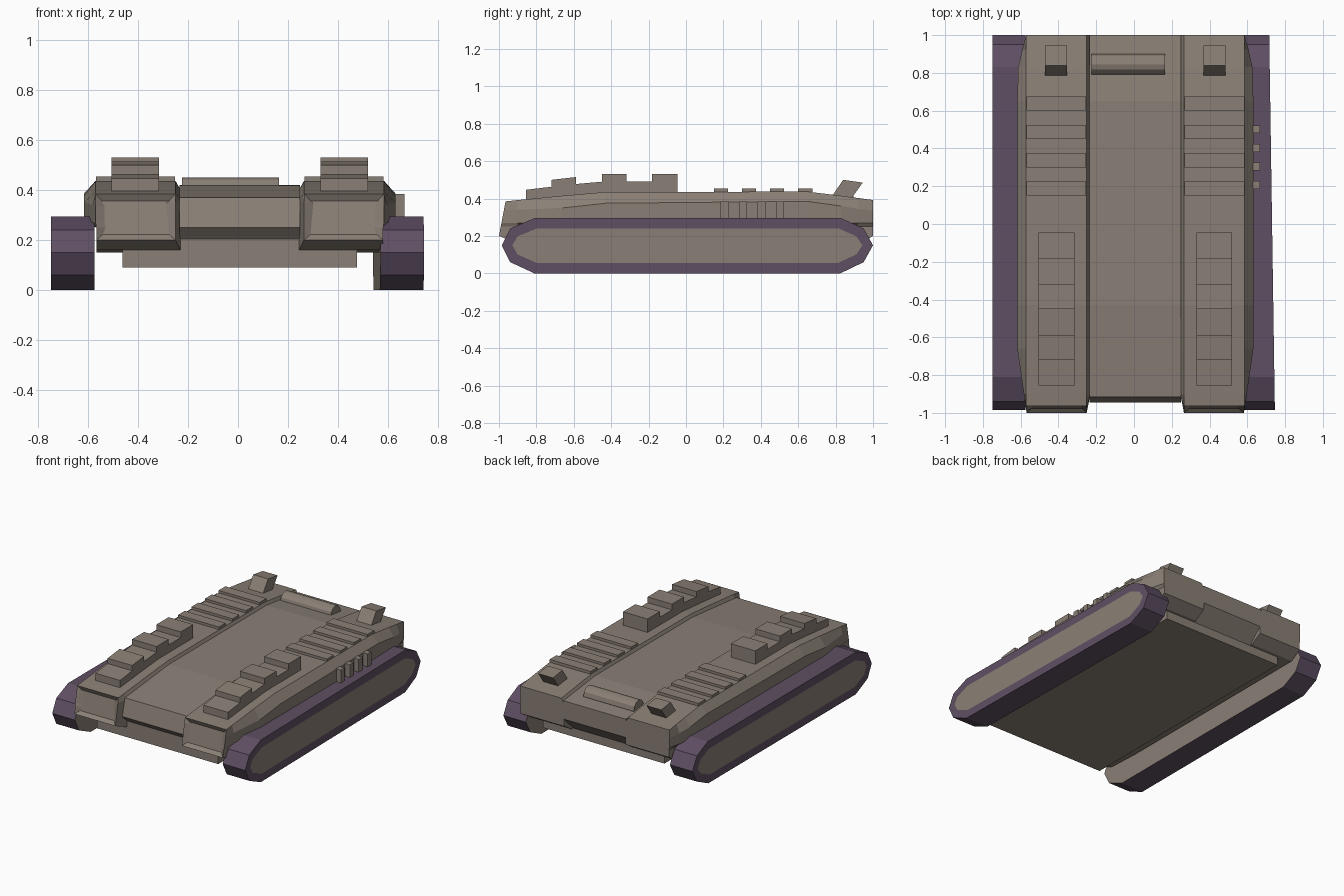
import bpy, bmesh, math

if "Cube" in bpy.data.objects:
    bpy.data.objects.remove(bpy.data.objects["Cube"])

CX = 0.007  # hull centre line sits slightly right of the tracks


def material(name, rgb):
    m = bpy.data.materials.new(name)
    m.diffuse_color = (*rgb, 1)
    m.use_nodes = True
    m.node_tree.nodes["Principled BSDF"].inputs["Base Color"].default_value = m.diffuse_color
    return m


TAN = material("warm grey", (0.255, 0.215, 0.180))
PURPLE = material("dull purple", (0.114, 0.078, 0.125))


def finish(name, bm, mats=(TAN,)):
    bmesh.ops.recalc_face_normals(bm, faces=bm.faces[:])
    me = bpy.data.meshes.new(name)
    bm.to_mesh(me)
    bm.free()
    for m in mats:
        me.materials.append(m)
    ob = bpy.data.objects.new(name, me)
    bpy.context.collection.objects.link(ob)
    return ob


def loft(rings):
    """Skin between equal-length rings of points and cap both ends."""
    bm = bmesh.new()
    vs = [[bm.verts.new(p) for p in r] for r in rings]
    n = len(vs[0])
    for a, b in zip(vs, vs[1:]):
        for i in range(n):
            j = (i + 1) % n
            bm.faces.new((a[i], a[j], b[j], b[i]))
    caps = [bm.faces.new(vs[0]), bm.faces.new(vs[-1])]
    bmesh.ops.recalc_face_normals(bm, faces=bm.faces[:])
    return bm, caps


def prism(name, profile, x0, x1):
    """Extrude a (y, z) profile across x."""
    bm, _ = loft([[(x, y, z) for y, z in profile] for x in (x0, x1)])
    return finish(name, bm)


def box(name, x0, x1, y0, y1, z0, z1):
    return prism(name, [(y0, z0), (y1, z0), (y1, z1), (y0, z1)], x0, x1)


# Tracks: purple band, painted tan panel outside, plain tan inside
TRACK = [(-0.985, 0.15), (-0.94, 0.24), (-0.81, 0.295), (0.83, 0.295), (0.95, 0.24),
         (1.0, 0.15), (0.95, 0.06), (0.825, 0.0), (-0.81, 0.0), (-0.94, 0.06)]
for side, inner, outer, skew in (("left", -0.575, -0.75, 0), ("right", 0.556, 0.731, -0.015)):
    bm, (cap_in, cap_out) = loft([[(x + skew * y, y, z) for y, z in TRACK]
                                  for x in (inner, outer)])
    for f in bm.faces:
        f.material_index = 1
    cap_in.material_index = 0
    bmesh.ops.inset_individual(bm, faces=[cap_out], thickness=0.057, depth=0)
    cap_out.material_index = 0
    finish(side + "_track", bm, (TAN, PURPLE))

# Side hulls: y, top z, outer x, shoulder z, bottom z, inner x
STATIONS = [(-0.985, 0.385, 0.578, 0.335, 0.20, 0.2575),
            (-0.90, 0.392, 0.59, 0.34, 0.16, 0.238),
            (-0.66, 0.415, 0.625, 0.35, 0.15, 0.238),
            (-0.43, 0.435, 0.625, 0.375, 0.15, 0.238),
            (0.65, 0.437, 0.625, 0.385, 0.15, 0.238),
            (0.83, 0.415, 0.62, 0.36, 0.15, 0.238),
            (0.92, 0.403, 0.60, 0.345, 0.15, 0.238),
            (1.0, 0.392, 0.578, 0.335, 0.20, 0.238)]
for side, s in (("left", -1), ("right", 1)):
    rings = []
    for k, (y, zt, xo, zo, zb, xi) in enumerate(STATIONS):
        sec = [(xi, zb), (xi, zt - 0.035), (0.2575, zt), (0.578, zt),
               (xo, zo), (xo, 0.27), (0.575, 0.25), (0.575, zb)]
        # front end leans back
        rings.append([(CX + s * x, -1.0 + (z - 0.2) * 0.19 if k == 0 else y, z)
                      for x, z in sec])
    bm, (front, back) = loft(rings)
    bmesh.ops.inset_individual(bm, faces=[front], thickness=0.037, depth=-0.02)
    finish(side + "_side_hull", bm)

# Centre deck, lower than the side hulls
prism("centre_deck", [(-0.945, 0.25), (-0.915, 0.37), (-0.43, 0.418), (0.65, 0.42),
                      (1.0, 0.378), (1.0, 0.25), (0.9, 0.15), (-0.85, 0.15), (-0.91, 0.215)],
      CX - 0.242, CX + 0.242)

# Belly
box("belly", -0.463, 0.477, -0.9, 0.9, 0.09, 0.22)

# Stepped armour blocks on the front deck
STEPS = [(-0.855, 0.38), (-0.855, 0.447), (-0.72, 0.463), (-0.72, 0.50), (-0.587, 0.515),
         (-0.587, 0.478), (-0.45, 0.49), (-0.45, 0.53), (-0.317, 0.53), (-0.317, 0.49),
         (-0.182, 0.49), (-0.182, 0.53), (-0.045, 0.53), (-0.045, 0.41), (-0.43, 0.40)]
# Leaning exhaust outlets
EXHAUST = [(0.78, 0.412), (0.84, 0.50), (0.945, 0.485), (0.88, 0.395)]
for side, s in (("left", -1), ("right", 1)):
    prism(side + "_armour_steps", STEPS, CX + s * 0.323, CX + s * 0.513)
    prism(side + "_exhaust", EXHAUST, CX + s * 0.362, CX + s * 0.477)
    # Engine deck slats
    for i in range(4):
        y = 0.15 + 0.15 * i
        box(f"{side}_slat_{i + 1}", CX + s * 0.26, CX + s * 0.577, y, y + 0.075, 0.41, 0.454)

# Rounded bar on the rear deck
BAR = [(0.845 + 0.055 * math.cos(math.radians(a)), 0.395 + 0.055 * math.sin(math.radians(a)))
       for a in range(0, 360, 30)]
prism("rear_bar", BAR, -0.225, 0.165)

# Small side fins, right side only
for i in range(4):
    y = 0.185 + 0.0985 * i
    box(f"side_fin_{i + 1}", 0.60, 0.668, y, y + 0.042, 0.285, 0.385)
